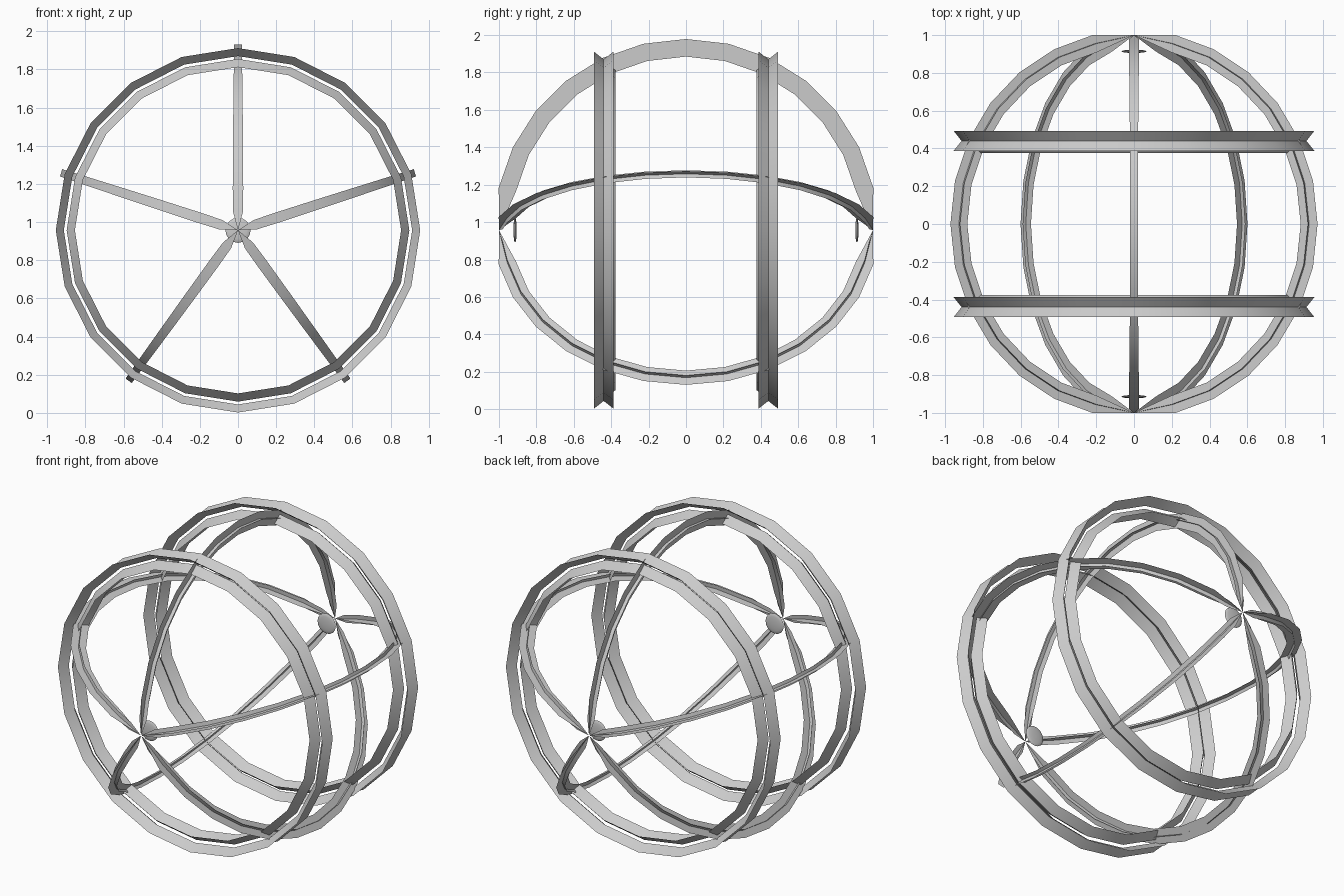
import bpy, bmesh, math
from mathutils import Vector

if "Cube" in bpy.data.objects:
    bpy.data.objects.remove(bpy.data.objects["Cube"])

CZ = 0.957          # height of the cage axis
SIDES = 20          # facets of each hoop
STEPS = 14          # segments of each rib, pole to pole

grey = bpy.data.materials.new("light grey")
grey.diffuse_color = (0.6, 0.6, 0.6, 1)
grey.use_nodes = True
grey.node_tree.nodes["Principled BSDF"].inputs["Base Color"].default_value = grey.diffuse_color


def finish(name, bm):
    mesh = bpy.data.meshes.new(name)
    bm.to_mesh(mesh)
    bm.free()
    mesh.materials.append(grey)
    ob = bpy.data.objects.new(name, mesh)
    bpy.context.collection.objects.link(ob)
    bpy.ops.object.select_all(action='DESELECT')
    ob.select_set(True)
    bpy.context.view_layer.objects.active = ob
    bpy.ops.object.shade_smooth_by_angle(angle=math.radians(30))
    return ob


def loft(bm, rows, closed=False):
    """Join rows of points into sheets of quads."""
    vs = [[bm.verts.new(p) for p in row] for row in rows]
    n = len(vs)
    for i in range(n if closed else n - 1):
        a, b = vs[i], vs[(i + 1) % n]
        for j in range(len(a) - 1):
            bm.faces.new((a[j], a[j + 1], b[j + 1], b[j]))


def hoop(name, profile, side):
    """Revolve an open (radius, y) profile around the cage axis."""
    bm = bmesh.new()
    rows = []
    for i in range(SIDES):
        a = 2 * math.pi * i / SIDES
        rows.append([(r * math.cos(a), side * y, CZ + r * math.sin(a)) for r, y in profile])
    loft(bm, rows, closed=True)
    if side < 0:
        bmesh.ops.reverse_faces(bm, faces=bm.faces[:])
    finish(name, bm)


# Hoops: an outward-flaring channel around an inward-flaring one
for side, label in ((-1, "front"), (1, "back")):
    hoop(label + "_outer_hoop", [(0.955, 0.493), (0.913, 0.440), (0.955, 0.387)], side)
    hoop(label + "_inner_hoop", [(0.855, 0.483), (0.898, 0.430), (0.855, 0.377)], side)

# Rib stations: centre radius, centre y, plate half depth, strip half width
stations = []
for i in range(1, STEPS):
    t = math.pi * (i / STEPS - 0.5)
    stations.append((math.cos(t), math.sin(t) * 1.005, 0.047, 0.028 - 0.008 * math.cos(t) ** 2))
R = 0.975


def rib(name, angle):
    """Two crossed curved sheets running from pole to pole."""
    out = Vector((math.cos(angle), 0, math.sin(angle)))
    across = Vector((-math.sin(angle), 0, math.cos(angle)))
    axis = Vector((0, 1, 0))
    mid = Vector((0, 0, CZ))
    plate, strip = [], []
    for c, s, depth, width in stations:
        ray = out * c + axis * s
        p = mid + ray * R
        plate.append([p - ray * depth, p, p + ray * depth])
        strip.append([p - across * width, p, p + across * width])
    # narrow pointed ends meeting at the poles
    for rows, half in ((plate, None), (strip, 0.026)):
        for end, sgn in ((0, -1), (-1, 1)):
            pole = mid + axis * sgn
            near = [pole.lerp(p, 0.45) for p in rows[end]]
            if half:
                near = [near[1] - across * half, near[1], near[1] + across * half]
            tip = [pole.copy() for _ in range(3)]
            if sgn < 0:
                rows[:0] = [tip, near]
            else:
                rows += [near, tip]
    bm = bmesh.new()
    loft(bm, plate)
    loft(bm, strip)
    bmesh.ops.dissolve_degenerate(bm, dist=1e-5, edges=bm.edges[:])
    finish(name, bm)


for k in range(5):
    rib("rib_%d" % (k + 1), math.radians(90 + 72 * k))

# Small flattened caps just inside each pole
for side, label in ((-1, "front"), (1, "back")):
    bm = bmesh.new()
    bmesh.ops.create_uvsphere(bm, u_segments=16, v_segments=8, radius=1)
    for v in bm.verts:
        x, y, z = v.co
        v.co = (x * 0.066, side * 0.914 + z * 0.009, CZ + y * 0.066)
    bmesh.ops.recalc_face_normals(bm, faces=bm.faces[:])
    finish(label + "_cap", bm)
